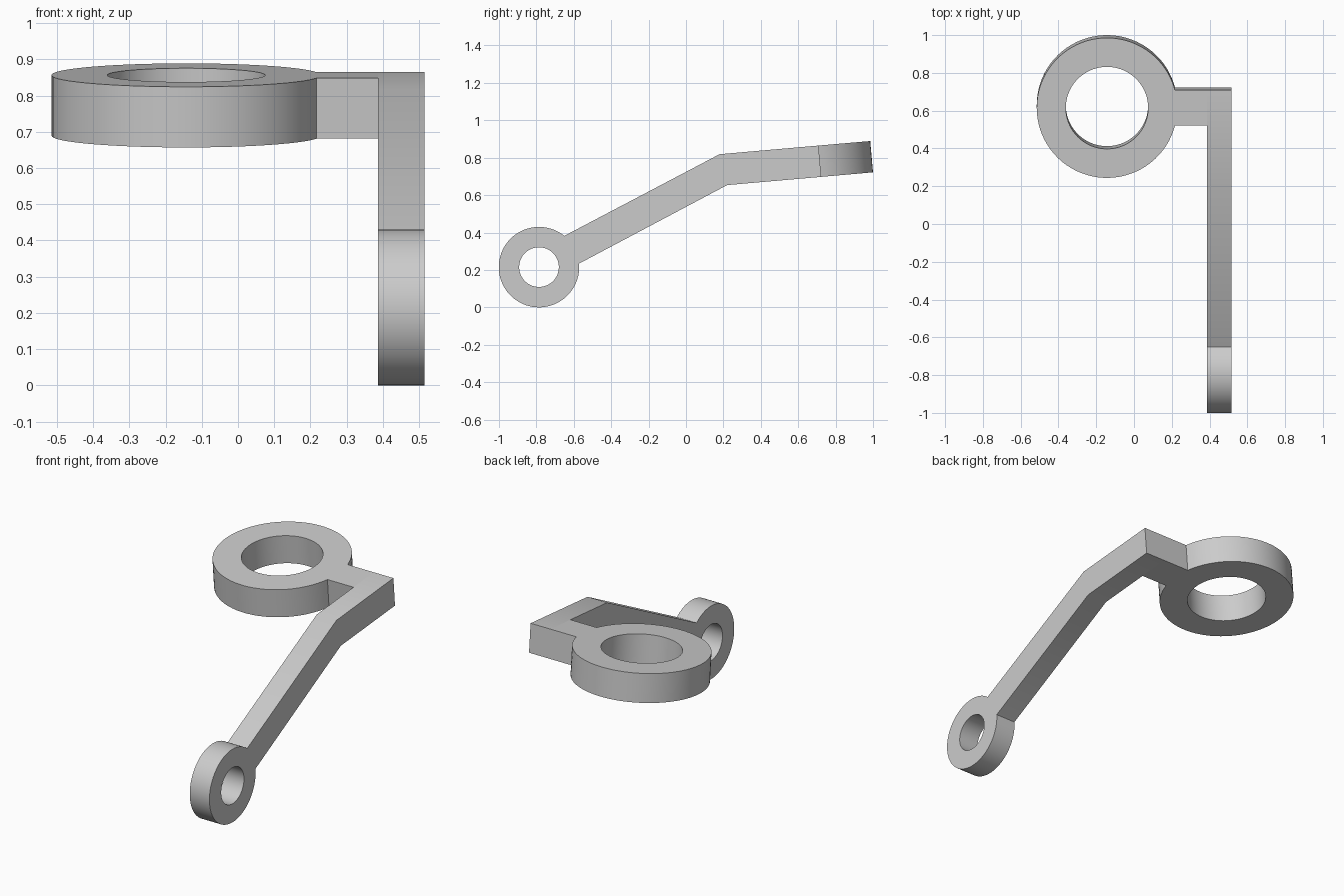
import bpy
import bmesh
from math import asin, cos, sin, radians, tau
from mathutils import Matrix, Vector

cube = bpy.data.objects.get("Cube")
if cube:
    bpy.data.objects.remove(cube, do_unlink=True)

grey = bpy.data.materials.new("plain_grey")
grey.use_nodes = True
colour = (0.6, 0.6, 0.6, 1)
grey.diffuse_color = colour
grey.node_tree.nodes["Principled BSDF"].inputs["Base Color"].default_value = colour


def arc(centre, radius, start, end, steps=72):
    return [(centre[0] + radius * cos(start + (end - start) * i / steps),
             centre[1] + radius * sin(start + (end - start) * i / steps))
            for i in range(steps + 1)]


def plate(name, outline, hole, thickness, matrix):
    """Extrude a flat outline with a hole, then place it."""
    curve = bpy.data.curves.new(name + "_profile", "CURVE")
    curve.dimensions = "2D"
    curve.fill_mode = "BOTH"
    curve.extrude = thickness / 2
    for points in (outline, hole):
        spline = curve.splines.new("POLY")
        spline.points.add(len(points) - 1)
        for point, (x, y) in zip(spline.points, points):
            point.co = (x, y, 0, 1)
        spline.use_cyclic_u = True
    helper = bpy.data.objects.new(name + "_profile", curve)
    bpy.context.collection.objects.link(helper)
    depsgraph = bpy.context.evaluated_depsgraph_get()
    mesh = bpy.data.meshes.new_from_object(helper.evaluated_get(depsgraph))
    bpy.data.objects.remove(helper, do_unlink=True)

    bm = bmesh.new()
    bm.from_mesh(mesh)
    bmesh.ops.remove_doubles(bm, verts=bm.verts, dist=0.0001)
    bm.transform(matrix)
    bmesh.ops.recalc_face_normals(bm, faces=bm.faces)
    bm.to_mesh(mesh)
    bm.free()
    mesh.name = name
    mesh.materials.clear()
    mesh.materials.append(grey)
    ob = bpy.data.objects.new(name, mesh)
    bpy.context.collection.objects.link(ob)
    bpy.ops.object.select_all(action="DESELECT")
    ob.select_set(True)
    bpy.context.view_layer.objects.active = ob
    bpy.ops.object.shade_smooth_by_angle(angle=radians(30))
    return ob


ARM_INNER, ARM_OUTER = 0.387, 0.515
THICK = 0.168
LINK_HALF = 0.094

# Large tilted ring with the short link towards the arm
ring_x, ring_r = -0.143, 0.372
tilt = Matrix.Translation((0, 0.622, 0.773)) @ Matrix.Rotation(radians(5), 4, "X")
joint = asin(LINK_HALF / ring_r)
outline = arc((ring_x, 0), ring_r, joint, tau - joint)
outline += [(ARM_INNER, -LINK_HALF), (ARM_INNER, LINK_HALF)]
hole = arc((ring_x, 0), 0.218, 0, tau)[:-1]
plate("large_ring_and_link", outline, hole, THICK, tilt)


# Bent arm ending in the small upright eye
def tilted(along, up):
    p = tilt @ Vector((0, along, up))
    return (p.y, p.z)


eye = (-0.786, 0.215)
half = THICK / 2
outline = arc(eye, 0.215, radians(51), radians(365))
outline += [tilted(-0.411, -half), tilted(LINK_HALF, -half),
            tilted(LINK_HALF, half), tilted(-0.437, half)]
hole = arc(eye, 0.106, 0, tau)[:-1]
side = Matrix(((0, 0, 1, (ARM_INNER + ARM_OUTER) / 2),
               (1, 0, 0, 0),
               (0, 1, 0, 0),
               (0, 0, 0, 1)))
plate("bent_arm_and_eye", outline, hole, ARM_OUTER - ARM_INNER, side)
